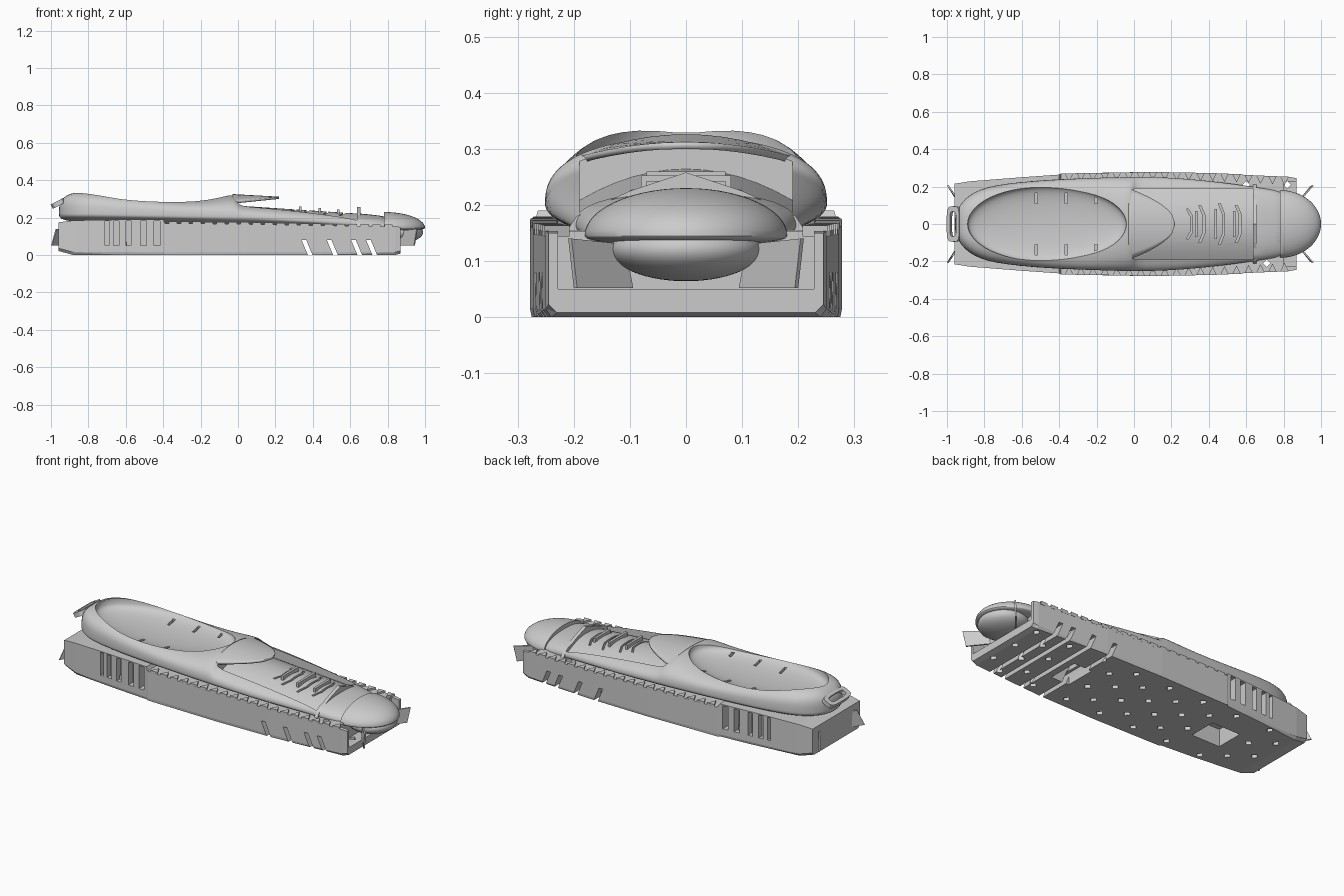
import bpy, bmesh, math
from mathutils import Vector, Matrix

old = bpy.data.objects.get("Cube")
if old:
    bpy.data.objects.remove(old, do_unlink=True)

grey = bpy.data.materials.new("plain grey")
grey.use_nodes = True
COL = (0.6, 0.6, 0.6, 1)
grey.diffuse_color = COL
grey.node_tree.nodes["Principled BSDF"].inputs["Base Color"].default_value = COL


def lerp(table, x):
    """Linear interpolation of (x, value...) rows."""
    for a, b in zip(table, table[1:]):
        if x <= b[0]:
            t = max(0, (x - a[0]) / (b[0] - a[0]))
            return [p + (q - p) * t for p, q in zip(a[1:], b[1:])]
    return list(table[-1][1:])


def spow(v, p):
    return math.copysign(abs(v) ** p, v)


def finish(name, bm, smooth=False):
    bmesh.ops.recalc_face_normals(bm, faces=bm.faces)
    me = bpy.data.meshes.new(name)
    bm.to_mesh(me)
    bm.free()
    ob = bpy.data.objects.new(name, me)
    bpy.context.collection.objects.link(ob)
    me.materials.append(grey)
    if smooth:
        shade(ob)
    return ob


def shade(ob):
    bpy.ops.object.select_all(action='DESELECT')
    ob.select_set(True)
    bpy.context.view_layer.objects.active = ob
    bpy.ops.object.shade_smooth_by_angle(angle=math.radians(35))


def prism(bm, pts, offset):
    """Extrude a closed polygon of 3D points along an offset."""
    a = [bm.verts.new(p) for p in pts]
    b = [bm.verts.new(Vector(p) + Vector(offset)) for p in pts]
    bm.faces.new(a)
    bm.faces.new(b[::-1])
    for i in range(len(a)):
        j = (i + 1) % len(a)
        bm.faces.new((a[i], b[i], b[j], a[j]))


def box(bm, x0, x1, y0, y1, z0, z1):
    prism(bm, [(x0, y0, z0), (x1, y0, z0), (x1, y1, z0), (x0, y1, z0)], (0, 0, z1 - z0))


def cut(ob, bm):
    cutter = finish("cutter", bm)
    cutter.hide_render = True
    mod = ob.modifiers.new("cut", 'BOOLEAN')
    mod.operation, mod.solver, mod.object = 'DIFFERENCE', 'EXACT', cutter
    mod.use_self = True
    bpy.context.view_layer.objects.active = ob
    bpy.ops.object.modifier_apply(modifier=mod.name)
    bpy.data.objects.remove(cutter, do_unlink=True)


def ellipsoid(bm, centre, radii, power=1.0, low=1.0):
    """Ellipsoid; power below 1 flattens the poles, low scales the lower half."""
    new = bmesh.ops.create_uvsphere(bm, u_segments=56, v_segments=28, radius=1)["verts"]
    for v in new:
        z = spow(v.co.z, power) * (low if v.co.z < 0 else 1)
        v.co = [c + r * k for c, r, k in zip(centre, radii, (v.co.x, v.co.y, z))]


# Sole: x, half width, top height, bottom height, bottom half width
SOLE = [(-0.96, 0.215, 0.175, 0.022, 0.2), (-0.88, 0.228, 0.185, 0, 0.216),
        (-0.6, 0.25, 0.19, 0, 0.245), (-0.4, 0.264, 0.19, 0, 0.26),
        (-0.39, 0.27, 0.17, 0, 0.268), (0.05, 0.278, 0.165, 0, 0.275),
        (0.4, 0.273, 0.158, 0, 0.27), (0.84, 0.25, 0.153, 0, 0.24),
        (0.87, 0.245, 0.15, 0.008, 0.23)]
bm = bmesh.new()
rings = []
for x, w, top, bot, bw in SOLE:
    half = [(w, top), (w, bot + 0.015), (bw, bot)]
    ring = half + [(-y, z) for y, z in half[::-1]]
    rings.append([bm.verts.new((x, y, z)) for y, z in ring])
for a, b in zip(rings, rings[1:]):
    for i in range(6):
        j = (i + 1) % 6
        bm.faces.new((a[i], b[i], b[j], a[j]))
bm.faces.new(rings[0])
bm.faces.new(rings[-1][::-1])
bmesh.ops.triangulate(bm, faces=[f for f in bm.faces if len(f.verts) == 4])
sole = finish("sole", bm)

# Slanted tread grooves and toe recess
bm = bmesh.new()
for x in (0.34, 0.475, 0.605, 0.685):
    prism(bm, [(x, -0.4, 0.08), (x + 0.025, -0.4, 0.08),
               (x + 0.067, -0.4, -0.02), (x + 0.042, -0.4, -0.02)], (0, 0.8, 0))
box(bm, 0.8, 1, -0.228, 0.228, 0.05, 0.3)
cut(sole, bm)

# Underside pits, heel side slots and diamond drain holes
bm = bmesh.new()
box(bm, 0.355, 0.47, -0.09, 0.09, -0.1, 0.12)
box(bm, -0.63, -0.45, -0.08, 0.08, -0.1, 0.1)
for x, w in ((-0.71, 0.02), (-0.665, 0.028), (-0.6, 0.028), (-0.52, 0.032), (-0.45, 0.032)):
    for s in (-1, 1):
        box(bm, x, x + w, s * 0.215, s * 0.32, 0.05, 0.183)
R = 0.02
for row in range(6):
    y = -0.21 + 0.084 * row
    edge = row in (0, 5)
    for k in range(8):
        x = -0.83 + 0.22 * k + 0.11 * (row % 2)
        blocked = abs(y) < 0.15 and (abs(x + 0.54) < 0.13 or abs(x - 0.41) < 0.1)
        if not blocked and x < 0.84 and lerp(SOLE, x)[0] > abs(y) + 0.03:
            prism(bm, [(x - R, y, -0.1), (x, y - R, -0.1), (x + R, y, -0.1), (x, y + R, -0.1)],
                  (0, 0, 0.4 if edge and x > 0.6 else 0.17))
cut(sole, bm)

# Upper shell: x, half width, top, widest height, bottom
HULL = [(-0.958, 0.02, 0.25, 0.225, 0.21), (-0.95, 0.07, 0.29, 0.225, 0.195),
        (-0.92, 0.118, 0.318, 0.22, 0.185), (-0.88, 0.155, 0.335, 0.22, 0.18),
        (-0.82, 0.187, 0.339, 0.22, 0.175), (-0.74, 0.208, 0.337, 0.22, 0.17),
        (-0.6, 0.226, 0.322, 0.215, 0.17), (-0.45, 0.237, 0.305, 0.213, 0.165),
        (-0.3, 0.244, 0.292, 0.21, 0.16), (-0.15, 0.249, 0.302, 0.207, 0.155),
        (-0.04, 0.252, 0.323, 0.205, 0.15), (-0.005, 0.252, 0.32, 0.204, 0.15),
        (0.01, 0.252, 0.282, 0.203, 0.15), (0.1, 0.252, 0.276, 0.2, 0.15),
        (0.25, 0.245, 0.262, 0.19, 0.145), (0.45, 0.226, 0.243, 0.18, 0.14),
        (0.65, 0.198, 0.222, 0.165, 0.13), (0.76, 0.18, 0.212, 0.15, 0.12),
        (0.82, 0.165, 0.2, 0.145, 0.125)]
N = 48
bm = bmesh.new()
rings = []
for x, w, top, mid, bot in HULL:
    ring = []
    p = lerp([(-1, 0.62), (-0.25, 0.62), (-0.05, 0.85), (1, 0.9)], x)[0]
    for k in range(N):
        a = 2 * math.pi * k / N
        c, s = math.cos(a), math.sin(a)
        q = p if s > 0 else 0.9
        h = top - mid if s > 0 else mid - bot
        ring.append(bm.verts.new((x, w * spow(c, q), mid + h * spow(s, q))))
    rings.append(ring)
for a, b in zip(rings, rings[1:]):
    for k in range(N):
        j = (k + 1) % N
        bm.faces.new((a[k], b[k], b[j], a[j]))
bm.faces.new(rings[0])
bm.faces.new(rings[-1])
upper = finish("upper_shell", bm)
sub = upper.modifiers.new("smooth", 'SUBSURF')
sub.levels = 1
bpy.context.view_layer.objects.active = upper
bpy.ops.object.modifier_apply(modifier=sub.name)

# Shallow foot opening and the sunken forefoot vent panel
bm = bmesh.new()
ellipsoid(bm, (-0.465, 0, 0.325), (0.425, 0.203, 0.075), 0.5)
cut(upper, bm)
bm = bmesh.new()
dome = [(0.19 * k / 6, 0.264 - 0.056 * (k / 6) ** 2) for k in range(-6, 7)]
prism(bm, [(0, y, z) for y, z in dome] + [(0, 0.19, 0.5), (0, -0.19, 0.5)], (0.635, 0, -0.042))
cut(upper, bm)

# Slits in the foot bed and the vent panel
bm = bmesh.new()
for x in (-0.53, -0.37, -0.21):
    for s in (-1, 1):
        box(bm, x, x + 0.015, s * 0.11, s * 0.165, 0.2, 0.28)
for x, w in ((0.28, 0.08), (0.345, 0.1), (0.45, 0.11), (0.54, 0.1)):
    prism(bm, [(x, -w, 0.19), (x + 0.022, -w / 2, 0.19), (x + 0.022, w / 2, 0.19), (x, w, 0.19),
               (x + 0.012, w, 0.19), (x + 0.034, w / 2, 0.19), (x + 0.034, -w / 2, 0.19),
               (x + 0.012, -w, 0.19)], (0, 0, 0.15))
cut(upper, bm)
shade(upper)

# Pointed tongue plate continuing the collar over the forefoot
bm = bmesh.new()
grid = []
for i in range(17):
    t = i / 16
    w = 0.19 * math.sqrt(1 - t)
    grid.append([bm.verts.new((-0.03 + 0.25 * t, w * v / 6,
                               0.32 - 0.014 * t - 1.1 * (w * v / 6) ** 2)) for v in range(-6, 7)])
for a, b in zip(grid, grid[1:]):
    for k in range(12):
        bm.faces.new((a[k], a[k + 1], b[k + 1], b[k]))
bmesh.ops.remove_doubles(bm, verts=bm.verts, dist=1e-5)
tongue = finish("tongue", bm, True)
thick = tongue.modifiers.new("thickness", 'SOLIDIFY')
thick.thickness, thick.offset = 0.012, 0

# Raised ribs and chevron strap
bm = bmesh.new()
for x, w, top in ((0.325, 0.07, 0.26), (0.43, 0.08, 0.252), (0.53, 0.07, 0.243)):
    box(bm, x, x + 0.014, -w, w, 0.2, top)
finish("vent_ribs", bm)
bm = bmesh.new()
prism(bm, [(0.635, -0.215, 0.15), (0.635, -0.195, 0.18), (0.635, -0.1, 0.225), (0.635, 0, 0.258),
           (0.635, 0.1, 0.225), (0.635, 0.195, 0.18), (0.635, 0.215, 0.15)], (0.02, 0, 0))
finish("chevron_strap", bm)

# Toe cap, cut flat at the back, over a rounded underside
bm = bmesh.new()
ellipsoid(bm, (0.78, 0, 0.145), (0.22, 0.181, 0.085), low=0.25)
bmesh.ops.bisect_plane(bm, geom=bm.verts[:] + bm.edges[:] + bm.faces[:], plane_co=(0.78, 0, 0),
                       plane_no=(-1, 0, 0), clear_outer=True)
bmesh.ops.holes_fill(bm, edges=[e for e in bm.edges if e.is_boundary])
finish("toe_cap", bm, True)
bm = bmesh.new()
ellipsoid(bm, (0.86, 0, 0.122), (0.13, 0.135, 0.058))
finish("toe_underside", bm, True)

# Heel pull loop
bm = bmesh.new()
bmesh.ops.create_circle(bm, segments=32, radius=1)
for v in bm.verts:
    v.co = (0.038 * spow(v.co.x, 0.5), 0.095 * spow(v.co.y, 0.5), 0)
ring = bmesh.ops.extrude_edge_only(bm, edges=bm.edges[:])
for v in ring["geom"]:
    if isinstance(v, bmesh.types.BMVert):
        v.co = (v.co.x * 0.5, v.co.y * 0.7, 0)
bm.transform(Matrix.Translation((-0.962, 0, 0.276)) @ Matrix.Rotation(math.radians(-28), 4, 'Y'))
loop = finish("heel_loop", bm)
thick = loop.modifiers.new("thickness", 'SOLIDIFY')
thick.thickness, thick.offset = 0.026, 0

# Corner fins and the toothed sole edge, mirrored side to side
fins, teeth = bmesh.new(), bmesh.new()
for s in (-1, 1):
    prism(fins, [(0.86, s * 0.1, 0.052), (0.94, s * 0.2, 0.052), (0.955, s * 0.21, 0.14),
                 (0.87, s * 0.115, 0.13)], (0.006, -s * 0.006, 0))
    prism(fins, [(-0.94, s * 0.11, 0.05), (-1, s * 0.205, 0.05), (-0.975, s * 0.17, 0.14),
                 (-0.94, s * 0.12, 0.14)], (0.006, s * 0.006, 0))
    for i in range(19):
        x = -0.37 + 0.064 * i
        w, top = lerp(SOLE, x)[:2]
        prism(teeth, [(x, s * w, top - 0.01), (x + 0.045, s * w, top - 0.01),
                      (x + 0.022, s * (w - 0.045), top - 0.01)], (0, 0, 0.02))
finish("corner_fins", fins)
finish("sole_teeth", teeth)
